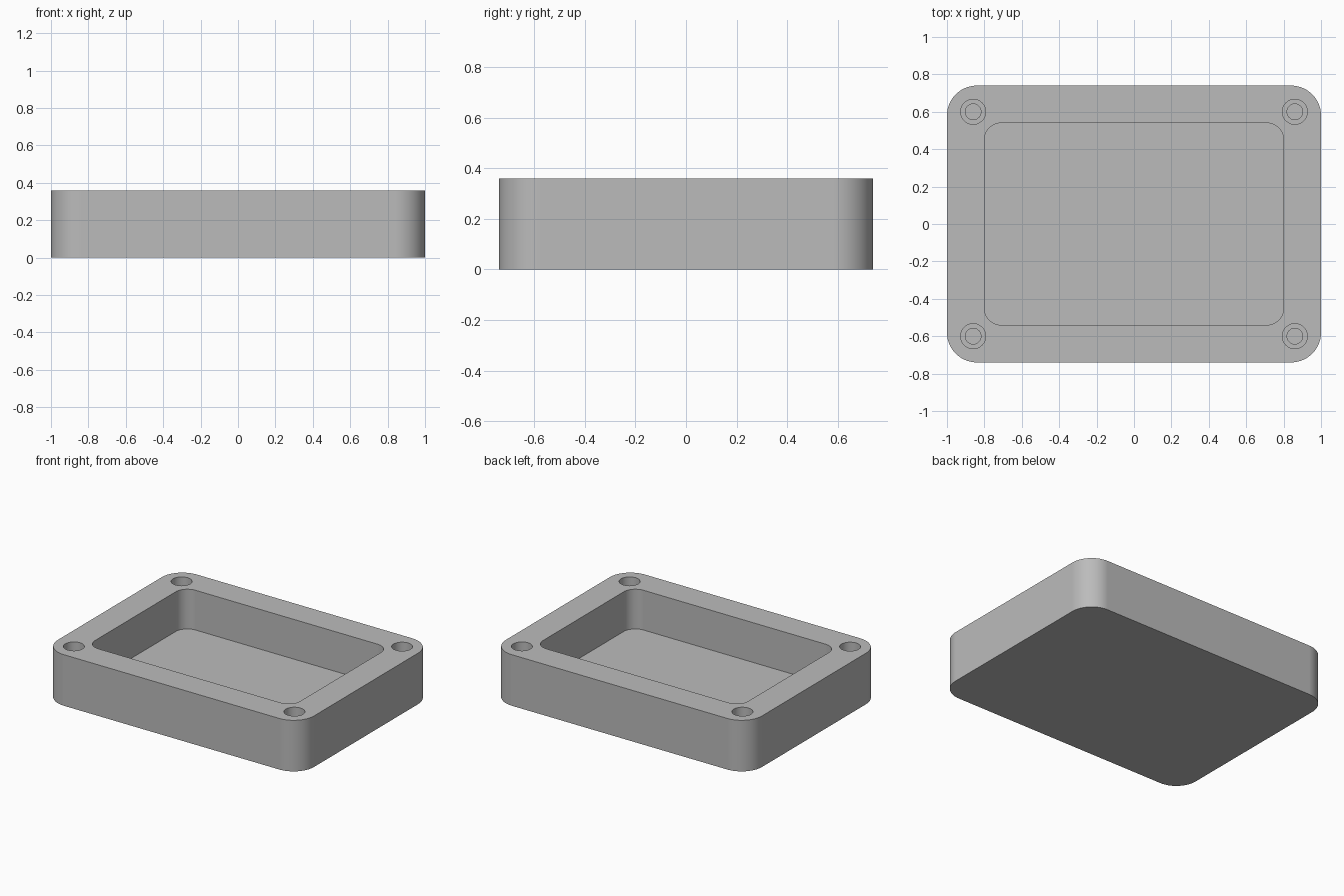
import bpy, bmesh
from math import cos, sin, pi, radians

if "Cube" in bpy.data.objects:
    bpy.data.objects.remove(bpy.data.objects["Cube"], do_unlink=True)

HEIGHT, FLOOR = 0.36, 0.08
OVER = 0.1          # how far cutters rise above the rim


def make_object(name, bm):
    bmesh.ops.recalc_face_normals(bm, faces=bm.faces)
    mesh = bpy.data.meshes.new(name)
    bm.to_mesh(mesh)
    bm.free()
    obj = bpy.data.objects.new(name, mesh)
    bpy.context.collection.objects.link(obj)
    return obj


def rounded_block(name, half_x, half_y, radius, z0, z1, steps=14):
    """Rounded rectangle extruded from z0 to z1."""
    bm = bmesh.new()
    ring = []
    for corner, (sx, sy) in enumerate([(1, 1), (-1, 1), (-1, -1), (1, -1)]):
        for i in range(steps + 1):
            a = (corner + i / steps) * pi / 2
            ring.append(bm.verts.new((sx * (half_x - radius) + radius * cos(a),
                                      sy * (half_y - radius) + radius * sin(a), z0)))
    base = bm.faces.new(ring)
    top = bmesh.ops.extrude_face_region(bm, geom=[base])["geom"]
    bmesh.ops.translate(bm, vec=(0, 0, z1 - z0),
                        verts=[v for v in top if isinstance(v, bmesh.types.BMVert)])
    return make_object(name, bm)


def stepped_pin(name, x, y, profile, sides=40):
    """Turned solid from (radius, z) pairs, capped at both ends."""
    bm = bmesh.new()
    rings = [[bm.verts.new((x + r * cos(2 * pi * i / sides),
                            y + r * sin(2 * pi * i / sides), z)) for i in range(sides)]
             for r, z in profile]
    for low, high in zip(rings, rings[1:]):
        for i in range(sides):
            j = (i + 1) % sides
            bm.faces.new((low[i], low[j], high[j], high[i]))
    bm.faces.new(rings[0])
    bm.faces.new(rings[-1])
    return make_object(name, bm)


# Main tray body
tray = rounded_block("tray_body", 1.0, 0.74, 0.16, 0, HEIGHT)

# Cutters: central pocket and four counterbored screw holes
cutters = [rounded_block("pocket_cutter", 0.8, 0.54, 0.09, FLOOR, HEIGHT + OVER)]
hole = [(0.042, FLOOR), (0.042, 0.2), (0.067, 0.2), (0.067, HEIGHT + OVER)]
for sx in (-1, 1):
    for sy in (-1, 1):
        cutters.append(stepped_pin("screw_hole_cutter", 0.86 * sx, 0.6 * sy, hole))

bpy.ops.object.select_all(action='DESELECT')
tray.select_set(True)
bpy.context.view_layer.objects.active = tray
for cutter in cutters:
    cutter.hide_render = True
    cut = tray.modifiers.new("cut", 'BOOLEAN')
    cut.operation, cut.solver, cut.object = 'DIFFERENCE', 'EXACT', cutter
    bpy.ops.object.modifier_apply(modifier=cut.name)
    bpy.data.objects.remove(cutter, do_unlink=True)

# Smooth curved walls, crisp edges, flat large faces
bpy.ops.object.shade_smooth_by_angle(angle=radians(30))
weighted = tray.modifiers.new("flat_faces", 'WEIGHTED_NORMAL')
weighted.keep_sharp = True

# Single grey material
grey = bpy.data.materials.new("plain_grey")
grey.use_nodes = True
colour = (0.5, 0.5, 0.5, 1)
grey.diffuse_color = colour
grey.node_tree.nodes["Principled BSDF"].inputs["Base Color"].default_value = colour
tray.data.materials.clear()
tray.data.materials.append(grey)
